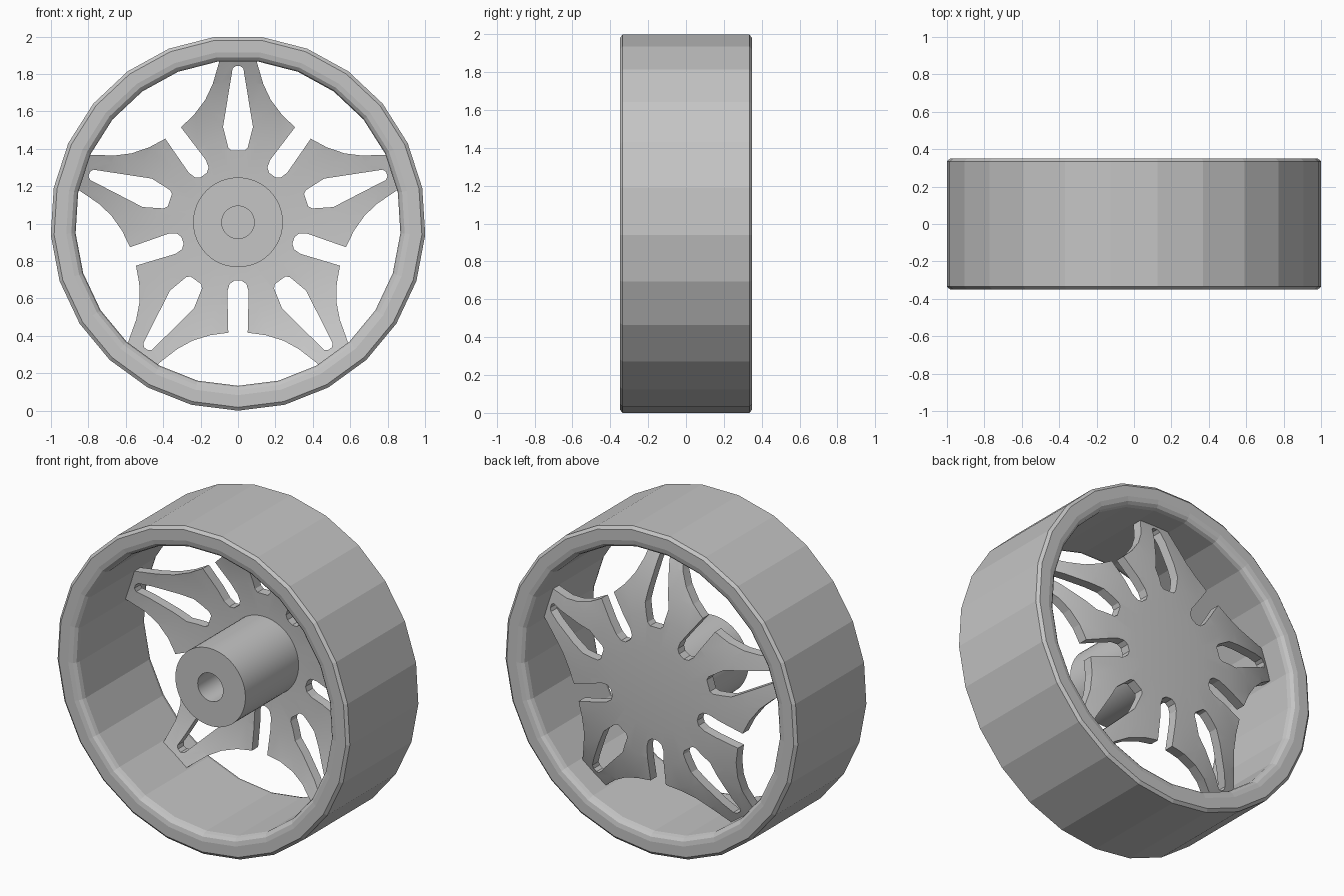
import bpy, bmesh, math
from mathutils import Matrix, Vector

if "Cube" in bpy.data.objects:
    bpy.data.objects.remove(bpy.data.objects["Cube"])

grey = bpy.data.materials.new("plain grey")
grey.use_nodes = True
COLOUR = (0.56, 0.56, 0.56, 1)
grey.diffuse_color = COLOUR
grey.node_tree.nodes["Principled BSDF"].inputs["Base Color"].default_value = COLOUR

CENTRE = 1.007


def finish(bm, name):
    """Turn a bmesh into a grey object."""
    bmesh.ops.remove_doubles(bm, verts=bm.verts, dist=1e-5)
    bmesh.ops.recalc_face_normals(bm, faces=bm.faces)
    mesh = bpy.data.meshes.new(name)
    bm.to_mesh(mesh)
    bm.free()
    mesh.materials.append(grey)
    obj = bpy.data.objects.new(name, mesh)
    bpy.context.collection.objects.link(obj)
    return obj


def lathe(name, profile, sides, centre=CENTRE):
    """Revolve a closed (radius, y) profile about the wheel axle, with a corner at the bottom."""
    bm = bmesh.new()
    rings = []
    for i in range(sides):
        a = math.tau * i / sides
        rings.append([bm.verts.new((r * math.sin(a), y, centre - r * math.cos(a))) for r, y in profile])
    n = len(profile)
    for i in range(sides):
        p, q = rings[i], rings[(i + 1) % sides]
        for j in range(n):
            k = (j + 1) % n
            if profile[j][0] == 0 and profile[k][0] == 0:
                continue
            if profile[j][0] == 0:
                bm.faces.new((p[j], p[k], q[k]))
            elif profile[k][0] == 0:
                bm.faces.new((p[j], p[k], q[j]))
            else:
                bm.faces.new((p[j], p[k], q[k], q[j]))
    return finish(bm, name)


def prism(name, loops):
    """Extrude flat outlines along the axle to make a cutter."""
    bm = bmesh.new()
    for loop in loops:
        face = bm.faces.new([bm.verts.new((x, -0.5, CENTRE + z)) for x, z in loop])
        out = bmesh.ops.extrude_face_region(bm, geom=[face])
        moved = [v for v in out["geom"] if isinstance(v, bmesh.types.BMVert)]
        bmesh.ops.translate(bm, verts=moved, vec=(0, 1, 0))
    obj = finish(bm, name)
    obj.hide_render = True
    return obj


def turned(points, angle):
    """Rotate points clockwise as seen from the front."""
    spin = Matrix.Rotation(-angle, 2)
    return [tuple(spin @ Vector(p)) for p in points]


def mirrored(half):
    """Run up the left side, then down the right side given in half."""
    return [(-x, z) for x, z in reversed(half)] + half


def smooth(obj, degrees):
    bpy.ops.object.select_all(action="DESELECT")
    obj.select_set(True)
    bpy.context.view_layer.objects.active = obj
    bpy.ops.object.shade_smooth_by_angle(angle=math.radians(degrees))


# Rim: flat-faceted barrel with a rounded lip on both edges
lip = [(0.87, 0.308), (0.877, 0.33), (0.893, 0.344), (0.92, 0.35), (0.985, 0.35), (1.003, 0.335)]
lathe("rim", lip + [(r, -y) for r, y in reversed(lip)], 25, 1.003)

# Hub: barrel with a blind axle bore
hub = lathe("hub", [(0, 0.28), (0.24, 0.28), (0.24, -0.27), (0.087, -0.27), (0.087, 0.1), (0, 0.1)], 48)
smooth(hub, 30)

# Spoke plate: shallow dish, trimmed to a five-pointed star
back = [(0, 0.315), (0.25, 0.31), (0.45, 0.297), (0.6, 0.27), (0.75, 0.225), (0.92, 0.15)]
spokes = lathe("spoke_plate", back + [(r, y - 0.06) for r, y in reversed(back)], 50)

# Star outline: concave spoke edge, then one side of the slot between spokes
edge = [(0.095, 0.91), (0.1, 0.86), (0.135, 0.74), (0.175, 0.655), (0.235, 0.575), (0.305, 0.508)]
slot_end = [(0.057, 0.37), (0.045, 0.33), (0.02, 0.312)]
spoke = mirrored(edge + turned([(-x, z) for x, z in slot_end], math.pi / 5))
star = [p for i in range(5) for p in turned(spoke, math.tau * i / 5)]

# Pointed window in each spoke
window = mirrored([(0.012, 0.836), (0.029, 0.822), (0.034, 0.79), (0.08, 0.51), (0.052, 0.4), (0.035, 0.383)])
windows = [turned(window, math.tau * i / 5) for i in range(5)]

cutters = [(prism("star_cutter", [star]), "INTERSECT"), (prism("window_cutter", windows), "DIFFERENCE")]
for cutter, operation in cutters:
    mod = spokes.modifiers.new(operation.title(), "BOOLEAN")
    mod.object, mod.operation, mod.solver = cutter, operation, "EXACT"
bpy.context.view_layer.update()
graph = bpy.context.evaluated_depsgraph_get()
trimmed = bpy.data.meshes.new_from_object(spokes.evaluated_get(graph))
spokes.modifiers.clear()
spokes.data = trimmed
for cutter, operation in cutters:
    bpy.data.objects.remove(cutter)
smooth(spokes, 9)
